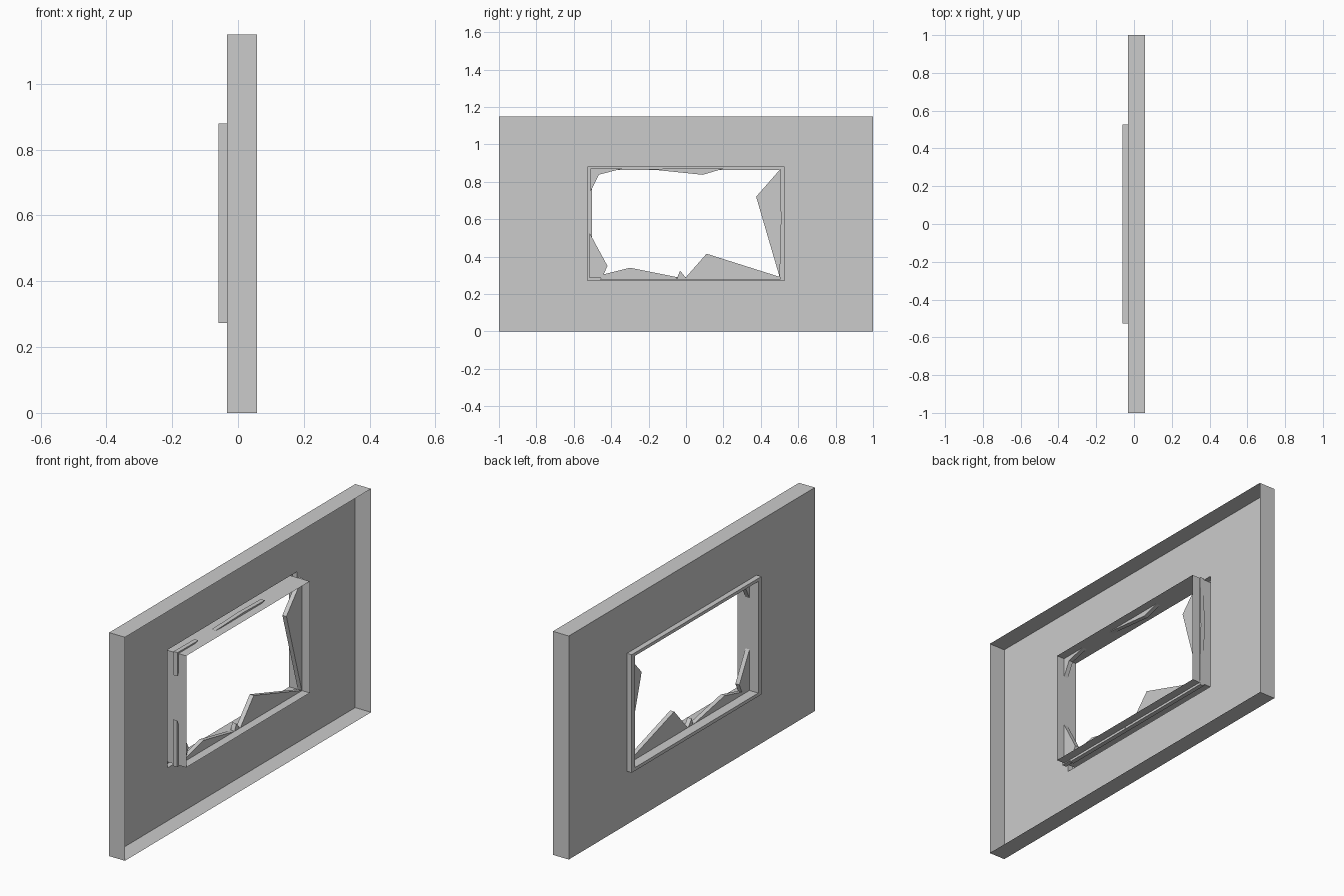
import bpy, bmesh

if "Cube" in bpy.data.objects:
    bpy.data.objects.remove(bpy.data.objects["Cube"])

XF, XW, XB = -0.06, -0.033, 0.057   # frame lip, wall sheet, open back edge


def make(name, bm):
    mesh = bpy.data.meshes.new(name)
    bm.to_mesh(mesh)
    bm.free()
    obj = bpy.data.objects.new(name, mesh)
    bpy.context.collection.objects.link(obj)
    return obj


def loft(name, loops):
    """Bridge rectangles given as (x, half width, z low, z high)."""
    bm = bmesh.new()
    rings = [[bm.verts.new(p) for p in
              ((x, -w, lo), (x, w, lo), (x, w, hi), (x, -w, hi))]
             for x, w, lo, hi in loops]
    for a, b in zip(rings, rings[1:]):
        for i in range(4):
            j = (i + 1) % 4
            bm.faces.new((a[i], b[i], b[j], a[j]))
    return make(name, bm)


def shard(name, outline, x0=-0.01, x1=0.013):
    """Extrude a flat (y, z) outline into a slab of glass."""
    bm = bmesh.new()
    face = bm.faces.new([bm.verts.new((x0, y, z)) for y, z in outline])
    new = bmesh.ops.extrude_face_region(bm, geom=[face])["geom"]
    moved = [v for v in new if isinstance(v, bmesh.types.BMVert)]
    bmesh.ops.translate(bm, vec=(x1 - x0, 0, 0), verts=moved)
    bmesh.ops.recalc_face_normals(bm, faces=bm.faces)
    return make(name, bm)


# Wall: thin sheet with folded rim, open at the back, with a window hole
loft("wall_panel", [(XB, 1, 0, 1.15), (XW, 1, 0, 1.15), (XW, 0.527, 0.273, 0.88)])

# Window frame: raised lip and deep reveal
loft("window_frame", [(XW, 0.527, 0.273, 0.88), (XF, 0.527, 0.273, 0.88),
                      (XF, 0.502, 0.29, 0.864), (XB, 0.502, 0.29, 0.864)])

# Broken glass left around the edges, bedded slightly into the frame
shards = {
    "top_corner": [(-0.51, 0.75), (-0.465, 0.838), (-0.34, 0.87), (-0.51, 0.872)],
    "top": [(-0.2, 0.867), (0.09, 0.837), (0.2, 0.87), (0.02, 0.874)],
    "right": [(0.505, 0.868), (0.375, 0.72), (0.502, 0.285), (0.51, 0.6)],
    "sill_large": [(0.0, 0.278), (0.0, 0.29), (0.11, 0.415), (0.505, 0.29), (0.505, 0.278)],
    "sill_small": [(-0.05, 0.278), (-0.032, 0.325), (0.0, 0.285), (0.0, 0.278)],
    "sill_long": [(-0.46, 0.278), (-0.44, 0.305), (-0.3, 0.34), (-0.05, 0.29), (-0.05, 0.278)],
    "left": [(-0.515, 0.285), (-0.515, 0.525), (-0.42, 0.35), (-0.44, 0.305), (-0.455, 0.285)],
}
for part, outline in shards.items():
    shard("glass_shard_" + part, outline)
